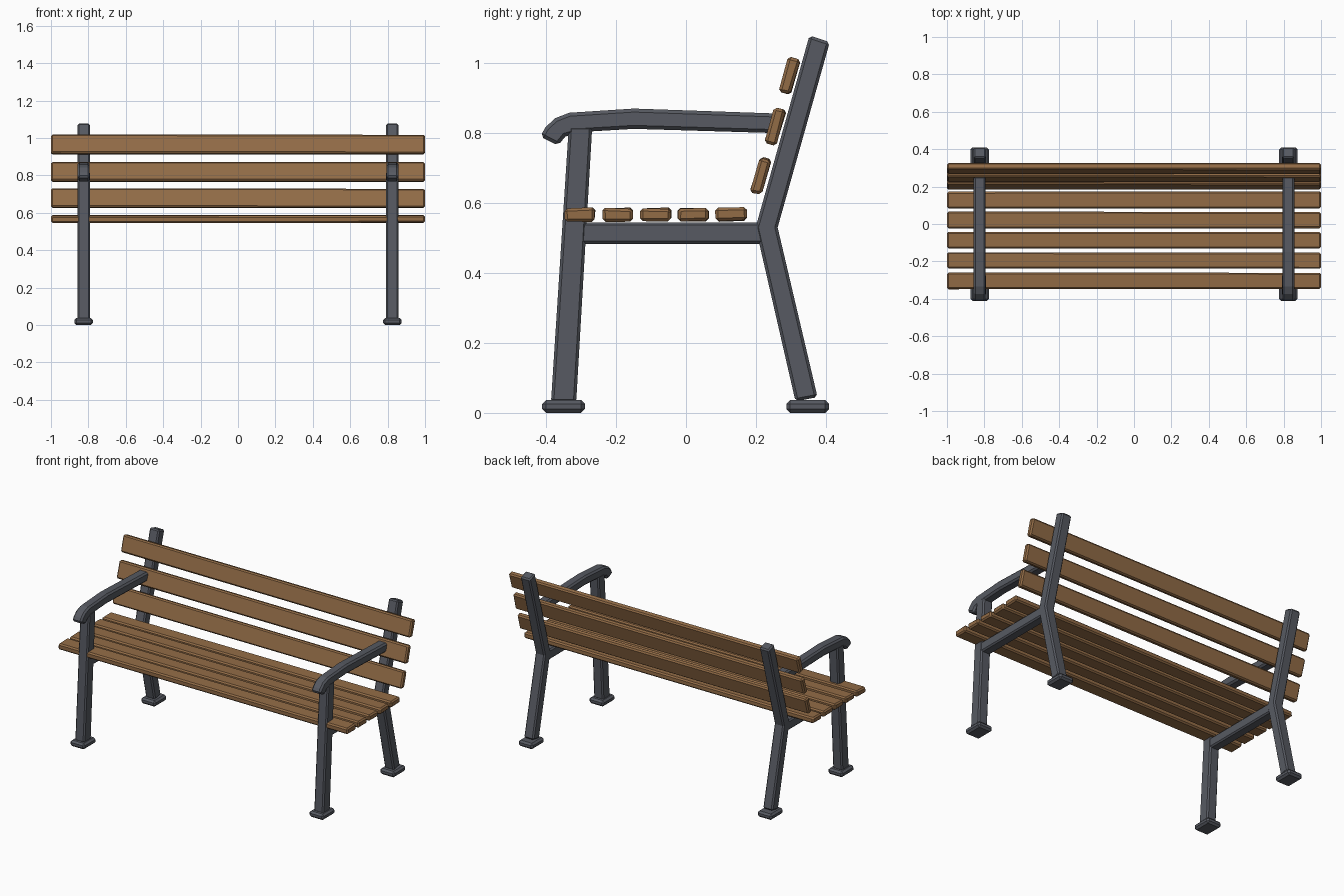
import bpy, bmesh, random
from mathutils import Matrix, Vector

if "Cube" in bpy.data.objects:
    bpy.data.objects.remove(bpy.data.objects["Cube"])

random.seed(4)


def material(name, rgb):
    m = bpy.data.materials.new(name)
    m.diffuse_color = (*rgb, 1)
    m.use_nodes = True
    m.node_tree.nodes["Principled BSDF"].inputs["Base Color"].default_value = m.diffuse_color
    return m


WOOD = material("brown wood", (0.29, 0.150, 0.062))
METAL = material("grey metal", (0.095, 0.102, 0.122))


def finish(name, bm, mat, bevel):
    bmesh.ops.recalc_face_normals(bm, faces=bm.faces)
    me = bpy.data.meshes.new(name)
    bm.to_mesh(me)
    bm.free()
    me.materials.append(mat)
    ob = bpy.data.objects.new(name, me)
    bpy.context.collection.objects.link(ob)
    b = ob.modifiers.new("chamfer", 'BEVEL')
    b.width = bevel
    b.segments = 1
    b.limit_method = 'ANGLE'
    b.angle_limit = 0.7
    return ob


def profile(name, pts, x, half, bevel=0.008):
    """Side profile in (y, z), extruded along x."""
    bm = bmesh.new()
    face = bm.faces.new([bm.verts.new((x - half, y, z)) for y, z in pts])
    ext = bmesh.ops.extrude_face_region(bm, geom=[face])
    verts = [v for v in ext["geom"] if isinstance(v, bmesh.types.BMVert)]
    bmesh.ops.translate(bm, verts=verts, vec=(2 * half, 0, 0))
    return finish(name, bm, METAL, bevel)


def slat(name, y, z, depth, height, tilt=0):
    """Full-length plank with slightly uneven ends."""
    bm = bmesh.new()
    bmesh.ops.create_cube(bm, size=1)
    bmesh.ops.scale(bm, verts=bm.verts, vec=(1.998, depth, height))
    for v in bm.verts:
        v.co += Vector((0, random.uniform(-.002, .002), random.uniform(-.003, .003)))
    bmesh.ops.transform(bm, verts=bm.verts,
                        matrix=Matrix.Translation((0, y, z)) @ Matrix.Rotation(tilt, 4, 'X'))
    return finish(name, bm, WOOD, 0.008)


def rect(y0, y1, z0, z1):
    return [(y0, z0), (y1, z0), (y1, z1), (y0, z1)]


# side frames
for side, x in (("left", -0.825), ("right", 0.825)):
    profile(f"front_foot_{side}", rect(-0.411, -0.289, 0, 0.037), x, 0.05, 0.011)
    profile(f"back_foot_{side}", rect(0.287, 0.409, 0, 0.037), x, 0.05, 0.011)
    profile(f"front_leg_{side}",
            [(-0.386, 0.03), (-0.314, 0.03), (-0.268, 0.82), (-0.335, 0.82)], x, 0.033)
    profile(f"back_post_{side}",
            [(0.313, 0.033), (0.376, 0.045), (0.262, 0.53), (0.411, 1.06),
             (0.353, 1.079), (0.199, 0.53)], x, 0.033)
    profile(f"seat_rail_{side}", rect(-0.344, 0.23, 0.483, 0.545), x, 0.031)
    # armrest with a drooping front end
    profile(f"armrest_{side}",
            [(-0.417, 0.79), (-0.402, 0.816), (-0.375, 0.842), (-0.334, 0.858),
             (-0.149, 0.87), (0.255, 0.856), (0.255, 0.8), (-0.149, 0.812),
             (-0.30, 0.803), (-0.345, 0.79), (-0.366, 0.764)], x, 0.032, 0.01)

# seat slats
for i in range(5):
    slat(f"seat_slat_{i + 1}", -0.304 + 0.1083 * i, 0.567, 0.088, 0.037)

# backrest slats
for i, (y, z) in enumerate([(0.214, 0.677), (0.256, 0.820), (0.296, 0.964)]):
    slat(f"back_slat_{i + 1}", y, z, 0.034, 0.105, -0.275)
